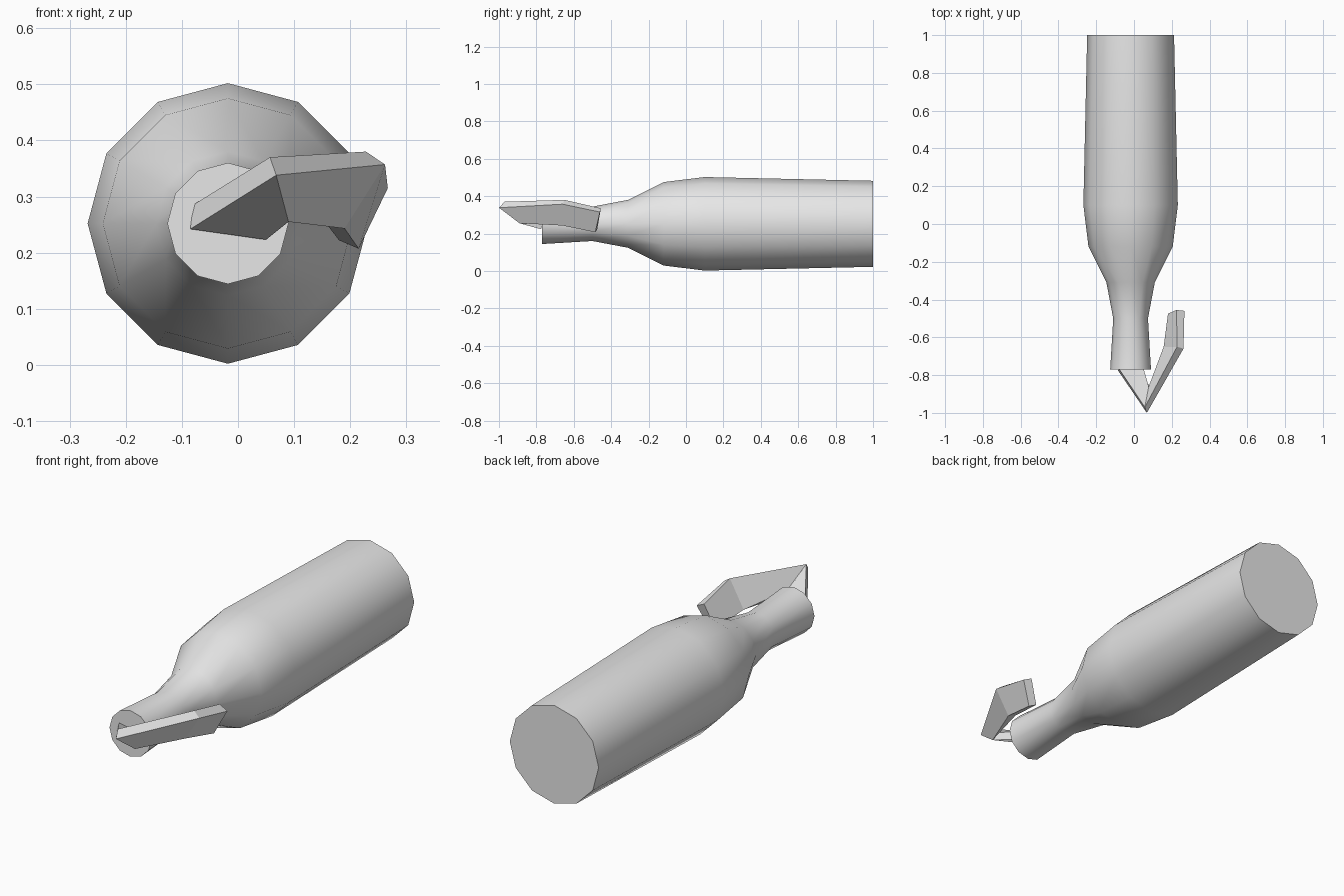
import bpy, bmesh, math

cube = bpy.data.objects.get("Cube")
if cube:
    bpy.data.objects.remove(cube, do_unlink=True)

grey = bpy.data.materials.new("plain_grey")
grey.use_nodes = True
grey.diffuse_color = (0.8, 0.8, 0.8, 1)
grey.node_tree.nodes["Principled BSDF"].inputs["Base Color"].default_value = (0.8, 0.8, 0.8, 1)


def loft(name, sections):
    """Join equal-sized rings of points into a closed, capped solid."""
    bm = bmesh.new()
    rings = [[bm.verts.new(p) for p in s] for s in sections]
    for a, b in zip(rings, rings[1:]):
        for i in range(len(a)):
            j = (i + 1) % len(a)
            bm.faces.new((a[i], a[j], b[j], b[i]))
    bm.faces.new(rings[0])
    bm.faces.new(rings[-1])
    bmesh.ops.recalc_face_normals(bm, faces=bm.faces)
    mesh = bpy.data.meshes.new(name)
    bm.to_mesh(mesh)
    bm.free()
    mesh.materials.append(grey)
    obj = bpy.data.objects.new(name, mesh)
    bpy.context.collection.objects.link(obj)
    return obj


# Bottle lying along y: (y, radius) from mouth to base
SIDES, CX, CZ = 12, -0.018, 0.252
profile = [(-0.77, 0.108), (-0.5, 0.092), (-0.31, 0.128),
           (-0.12, 0.223), (0.1, 0.25), (1.0, 0.23)]
angles = [math.tau * i / SIDES for i in range(SIDES)]
bottle = loft("bottle", [[(CX + r * math.cos(a), y, CZ + r * math.sin(a)) for a in angles]
                         for y, r in profile])
bpy.ops.object.select_all(action='DESELECT')
bottle.select_set(True)
bpy.context.view_layer.objects.active = bottle
bpy.ops.object.shade_smooth_by_angle(angle=math.radians(45))

# Folded rag: inner top, outer top, outer bottom, inner bottom of each fold
loft("rag", [
    [(-0.08, -0.765, 0.285), (-0.085, -0.775, 0.242), (0.05, -0.775, 0.223), (0.05, -0.765, 0.26)],
    [(0.057, -0.97, 0.37), (0.068, -1.0, 0.338), (0.09, -0.89, 0.255), (0.078, -0.86, 0.285)],
    [(0.228, -0.65, 0.38), (0.262, -0.66, 0.357), (0.19, -0.66, 0.243), (0.157, -0.65, 0.252)],
    [(0.225, -0.455, 0.335), (0.267, -0.46, 0.315), (0.215, -0.485, 0.207), (0.18, -0.475, 0.222)],
])
